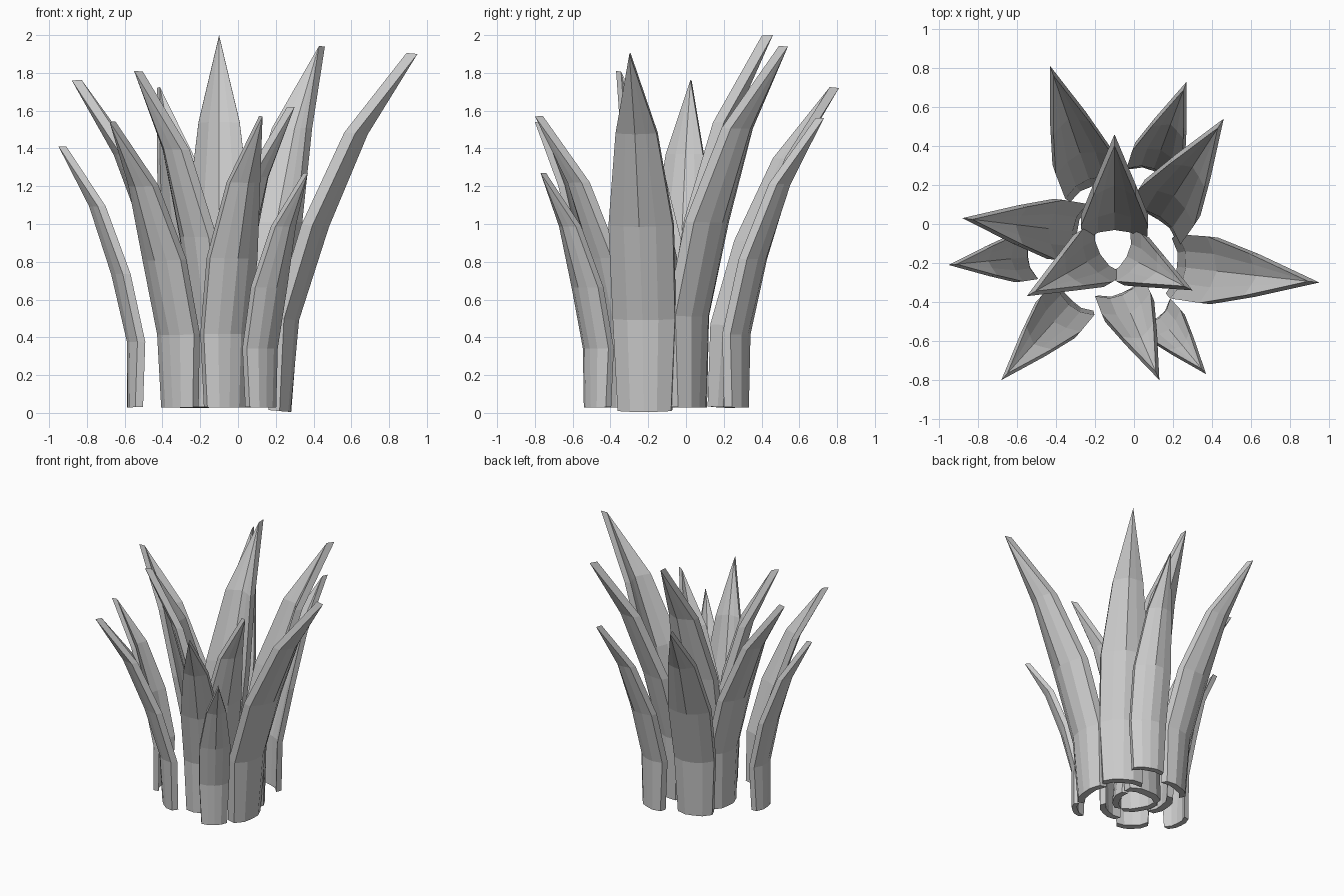
import bpy, bmesh, math
from mathutils import Vector, Matrix

if "Cube" in bpy.data.objects:
    bpy.data.objects.remove(bpy.data.objects["Cube"])

# Unit leaf rings: height, outward keel offset, half width, fold depth, roundness
RINGS = [(0.00, 0.025, 0.073, 0.022, 0.90),
         (0.25, 0.025, 0.085, 0.032, 0.80),
         (0.51, 0.083, 0.088, 0.036, 0.65),
         (0.77, 0.165, 0.056, 0.028, 0.55)]
TIP = Vector((0.28, 0.0, 1.0))      # outer tip point, leaf leans toward +x
THICK = 0.030


def leaf(name, base, tip):
    """Folded, bent blade running from the base centre to the tip."""
    base, tip = Vector(base), Vector(tip)
    d = tip - base
    scale = d.length / TIP.length
    tilt = math.atan2(math.hypot(d.x, d.y), d.z) - math.atan2(TIP.x, TIP.z)
    yaw = math.atan2(d.y, d.x)
    bm = bmesh.new()
    sheets = []
    for shift in (0.0, -THICK):      # outer sheet, then inner sheet
        rows = []
        for z, keel, half, depth, quarter in RINGS:
            row = []
            for s in (-1, -0.5, 0, 0.5, 1):
                fold = {0: 1.0, 0.5: quarter, 1: 0.0}[abs(s)]
                x = keel - depth * (1 - fold) + shift
                row.append(bm.verts.new((x, s * half, z)))
            rows.append(row)
        sheets.append((rows, bm.verts.new(TIP + Vector((shift, 0, 0)))))
    for rows, point in sheets:       # broad faces
        for a, b in zip(rows, rows[1:]):
            for i in range(4):
                bm.faces.new((a[i], a[i + 1], b[i + 1], b[i]))
        for i in range(4):
            bm.faces.new((rows[-1][i], rows[-1][i + 1], point))
    (outer, o_tip), (inner, i_tip) = sheets
    for side in (0, -1):             # side edge strips
        o = [r[side] for r in outer] + [o_tip]
        n = [r[side] for r in inner] + [i_tip]
        for k in range(len(o) - 1):
            bm.faces.new((o[k], o[k + 1], n[k + 1], n[k]))
    for i in range(4):               # cut end at the bottom
        bm.faces.new((outer[0][i], outer[0][i + 1], inner[0][i + 1], inner[0][i]))
    bm.transform(Matrix.Translation(base) @ Matrix.Rotation(yaw, 4, 'Z')
                 @ Matrix.Rotation(tilt, 4, 'Y') @ Matrix.Scale(scale, 4))
    bmesh.ops.recalc_face_normals(bm, faces=bm.faces)
    mesh = bpy.data.meshes.new(name)
    bm.to_mesh(mesh)
    bm.free()
    bpy.context.collection.objects.link(bpy.data.objects.new(name, mesh))


# Base (x, y) and tip (x, y, z) of every leaf
LEAVES = [((-0.22, 0.20), (-0.43, 0.81, 1.72)),
          ((0.10, 0.28), (0.27, 0.73, 1.56)),
          ((0.13, 0.03), (0.46, 0.54, 1.94)),
          ((-0.10, 0.00), (-0.10, 0.46, 2.00)),
          ((-0.30, -0.04), (-0.88, 0.03, 1.76)),
          ((-0.55, -0.17), (-0.95, -0.21, 1.41)),
          ((-0.20, -0.17), (-0.55, -0.37, 1.81)),
          ((-0.32, -0.40), (-0.68, -0.80, 1.54)),
          ((-0.06, -0.36), (0.13, -0.80, 1.57)),
          ((0.13, -0.48), (0.37, -0.77, 1.27)),
          ((0.23, -0.22), (0.95, -0.30, 1.90)),
          ((-0.01, -0.18), (0.30, -0.34, 1.62))]

for n, ((bx, by), tip) in enumerate(LEAVES, 1):
    leaf(f"leaf_{n}", (bx, by, 0.01 if n == 11 else 0.03), tip)
